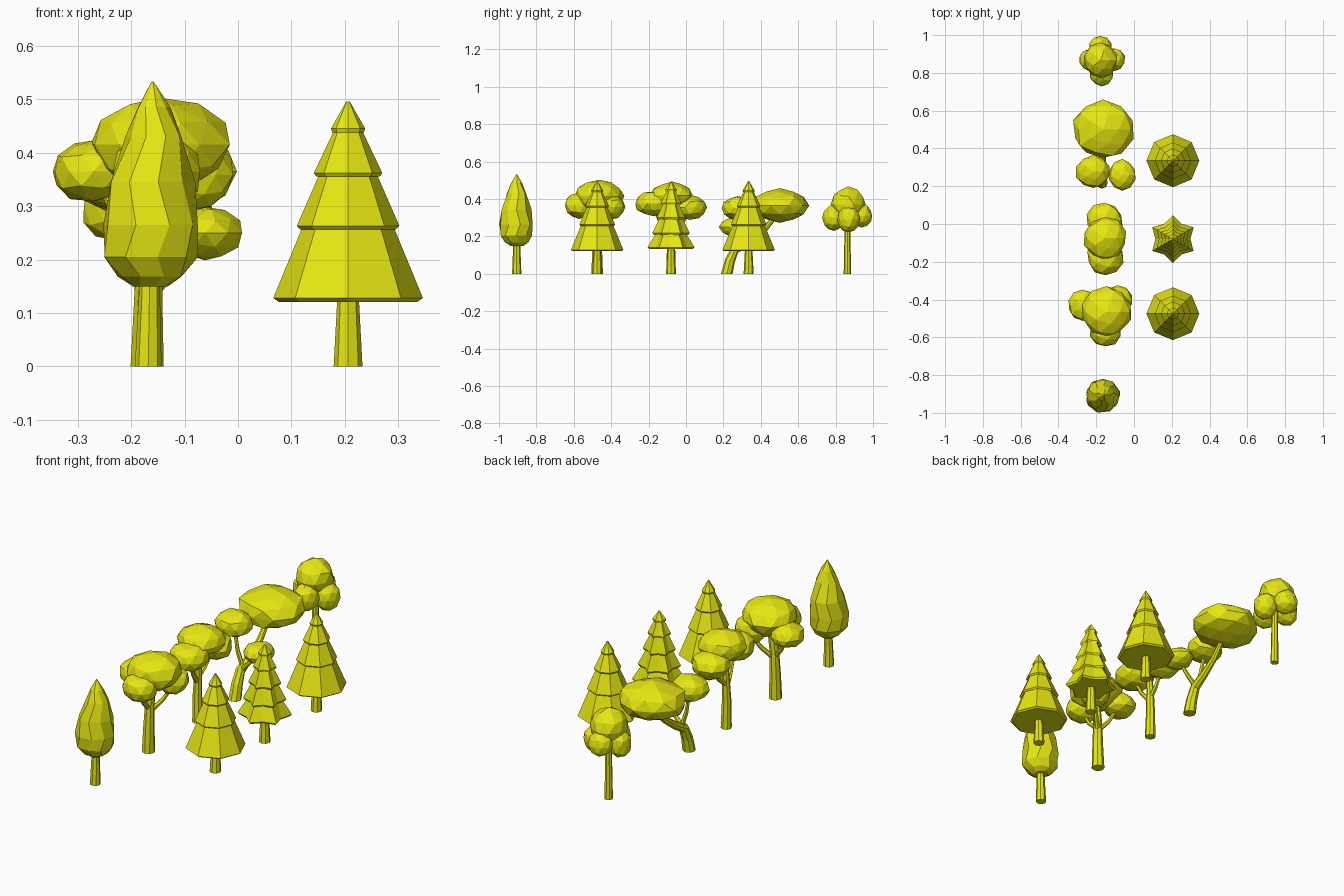
import bpy, bmesh, math, random
from mathutils import Vector

yellow = bpy.data.materials.new("leaf yellow")
yellow.diffuse_color = (0.8, 0.8, 0.006, 1)


def finish(name, bm):
    bmesh.ops.recalc_face_normals(bm, faces=bm.faces)
    me = bpy.data.meshes.new(name)
    bm.to_mesh(me)
    bm.free()
    me.materials.append(yellow)
    ob = bpy.data.objects.new(name, me)
    bpy.context.collection.objects.link(ob)
    return ob


def skin(name, rings):
    """Closed skin over a list of equal-length point rings."""
    bm = bmesh.new()
    vs = [[bm.verts.new(p) for p in r] for r in rings]
    n = len(vs[0])
    for a, b in zip(vs, vs[1:]):
        for i in range(n):
            j = (i + 1) % n
            bm.faces.new((a[i], a[j], b[j], b[i]))
    bm.faces.new(vs[0][::-1])
    bm.faces.new(vs[-1])
    return finish(name, bm)


def tube(name, path, r0, r1, sides=8):
    """Tapered trunk or branch along a path."""
    pts = [Vector(p) for p in path]
    rings = []
    for k, p in enumerate(pts):
        d = pts[min(k + 1, len(pts) - 1)] - pts[max(k - 1, 0)]
        if k == 0 and p.z == 0:
            d = Vector((0, 0, 1))          # flat foot on the ground
        q = Vector((0, 0, 1)).rotation_difference(d.normalized())
        r = r0 + (r1 - r0) * k / (len(pts) - 1)
        rings.append([p + q @ Vector((r * math.cos(2 * math.pi * i / sides),
                                      r * math.sin(2 * math.pi * i / sides), 0))
                      for i in range(sides)])
    return skin(name, rings)


def blob(name, c, r, seed):
    """Faceted, slightly irregular leaf clump."""
    random.seed(seed)
    bm = bmesh.new()
    bmesh.ops.create_icosphere(bm, subdivisions=2, radius=1)
    for v in bm.verts:
        k = random.uniform(0.95, 1.06)
        n = v.co.normalized()
        v.co = Vector([c[i] + n[i] * k * r[i] for i in range(3)])
    return finish(name, bm)


def conifer(name, y, tiers, sides, inner, lip):
    """Stacked tiers (z, lip radius, z top, top radius); inner < 1 gives a star plan."""
    x = 0.206
    tube(name + "_trunk", [(x, y, 0), (x, y, 0.15)], 0.027, 0.019)
    rings = []

    def ring(r, z, f):
        rings.append([(x + r * (f if i % 2 else 1) * math.cos(math.pi / 2 + 2 * math.pi * i / sides),
                       y + r * (f if i % 2 else 1) * math.sin(math.pi / 2 + 2 * math.pi * i / sides), z)
                      for i in range(sides)])
    for z, r, zt, rt in tiers:
        ring(r * 0.93, z - lip, inner)
        ring(r, z, inner)
        ring(rt, zt, (inner + 1) / 2)
    skin(name + "_foliage", rings)


# Conifers: two eight-sided, one six-pointed star
plain = [(0.128, 0.140, 0.257, 0.087), (0.263, 0.096, 0.357, 0.055),
         (0.362, 0.064, 0.440, 0.027), (0.445, 0.032, 0.496, 0.003)]
star = [(0.142, 0.126, 0.212, 0.083), (0.218, 0.100, 0.294, 0.062),
        (0.300, 0.076, 0.374, 0.042), (0.380, 0.054, 0.444, 0.023),
        (0.450, 0.032, 0.492, 0.003)]
conifer("front_conifer", -0.475, plain, 8, 1.0, 0.007)
conifer("middle_conifer", -0.08, star, 12, 0.74, 0.009)
conifer("back_conifer", 0.335, plain, 8, 1.0, 0.007)

# Tall cypress: z, centre x, centre y, radius
tube("cypress_trunk", [(-0.168, -0.905, 0), (-0.165, -0.905, 0.18)], 0.025, 0.018)
random.seed(4)
rings = []
for k, (z, cx, cy, r) in enumerate([(0.150, -0.165, -0.903, 0.035), (0.168, -0.165, -0.905, 0.062),
                                    (0.205, -0.165, -0.908, 0.087), (0.265, -0.165, -0.908, 0.090),
                                    (0.345, -0.163, -0.907, 0.079), (0.430, -0.157, -0.906, 0.053),
                                    (0.485, -0.158, -0.905, 0.030), (0.533, -0.160, -0.905, 0.002)]):
    rings.append([])
    for i in range(9):
        a = 2 * math.pi * (i + 0.35 * (k % 2)) / 9
        s = r * random.uniform(0.96, 1.06)
        rings[-1].append((cx + s * math.cos(a), cy + s * math.sin(a), z))
skin("cypress_foliage", rings)

# Broadleaf trees: trunk paths, then leaf clumps as (centre, radii)
trunks = {
    "oak": ([(-0.17, -0.475, 0), (-0.168, -0.475, 0.12), (-0.165, -0.472, 0.24), (-0.15, -0.465, 0.38)], 0.031, 0.018),
    "elm": ([(-0.17, -0.08, 0), (-0.172, -0.08, 0.14), (-0.168, -0.078, 0.26), (-0.16, -0.08, 0.38)], 0.026, 0.014),
    "leaning_tree": ([(-0.17, 0.218, 0), (-0.17, 0.235, 0.07), (-0.17, 0.262, 0.13), (-0.168, 0.33, 0.168),
                      (-0.166, 0.41, 0.225), (-0.165, 0.48, 0.31)], 0.031, 0.012),
    "round_tree": ([(-0.17, 0.863, 0), (-0.17, 0.863, 0.15), (-0.17, 0.865, 0.33)], 0.020, 0.014),
}
for name, (path, r0, r1) in trunks.items():
    tube(name + "_trunk", path, r0, r1)

branches = {
    "oak": [[(-0.168, -0.475, 0.21), (-0.22, -0.455, 0.27), (-0.26, -0.435, 0.35)],
            [(-0.167, -0.475, 0.22), (-0.16, -0.53, 0.27), (-0.15, -0.565, 0.34)],
            [(-0.167, -0.473, 0.20), (-0.12, -0.43, 0.26), (-0.085, -0.395, 0.33)]],
    "elm": [[(-0.172, -0.08, 0.20), (-0.16, -0.13, 0.26), (-0.15, -0.17, 0.34)],
            [(-0.172, -0.08, 0.22), (-0.165, -0.03, 0.26), (-0.155, 0.02, 0.33)]],
    "leaning_tree": [[(-0.17, 0.28, 0.14), (-0.195, 0.275, 0.22), (-0.215, 0.28, 0.33)],
                     [(-0.17, 0.265, 0.13), (-0.12, 0.262, 0.18), (-0.07, 0.26, 0.24)]],
}
for name, paths in branches.items():
    for i, p in enumerate(paths):
        tube(f"{name}_branch_{i + 1}", p, 0.013, 0.008, 6)

clumps = {
    "oak": [((-0.145, -0.465, 0.415), (0.130, 0.130, 0.087)), ((-0.270, -0.430, 0.365), (0.080, 0.085, 0.058)),
            ((-0.152, -0.570, 0.365), (0.085, 0.078, 0.068)), ((-0.085, -0.400, 0.358), (0.077, 0.072, 0.068))],
    "elm": [((-0.155, -0.075, 0.420), (0.115, 0.112, 0.070)), ((-0.150, -0.175, 0.375), (0.098, 0.099, 0.066)),
            ((-0.155, 0.022, 0.355), (0.095, 0.091, 0.066))],
    "leaning_tree": [((-0.163, 0.500, 0.365), (0.163, 0.155, 0.088)), ((-0.215, 0.277, 0.352), (0.092, 0.086, 0.064)),
                     ((-0.062, 0.260, 0.250), (0.070, 0.080, 0.049))],
    "round_tree": [((-0.175, 0.868, 0.372), (0.088, 0.092, 0.090)), ((-0.105, 0.870, 0.290), (0.057, 0.062, 0.070)),
                   ((-0.235, 0.870, 0.300), (0.058, 0.058, 0.065)), ((-0.172, 0.792, 0.300), (0.062, 0.061, 0.070)),
                   ((-0.178, 0.938, 0.310), (0.060, 0.058, 0.062))],
}
for t, (name, parts) in enumerate(clumps.items()):
    for i, (c, r) in enumerate(parts):
        blob(f"{name}_foliage_{i + 1}", c, r, 10 * t + i)
